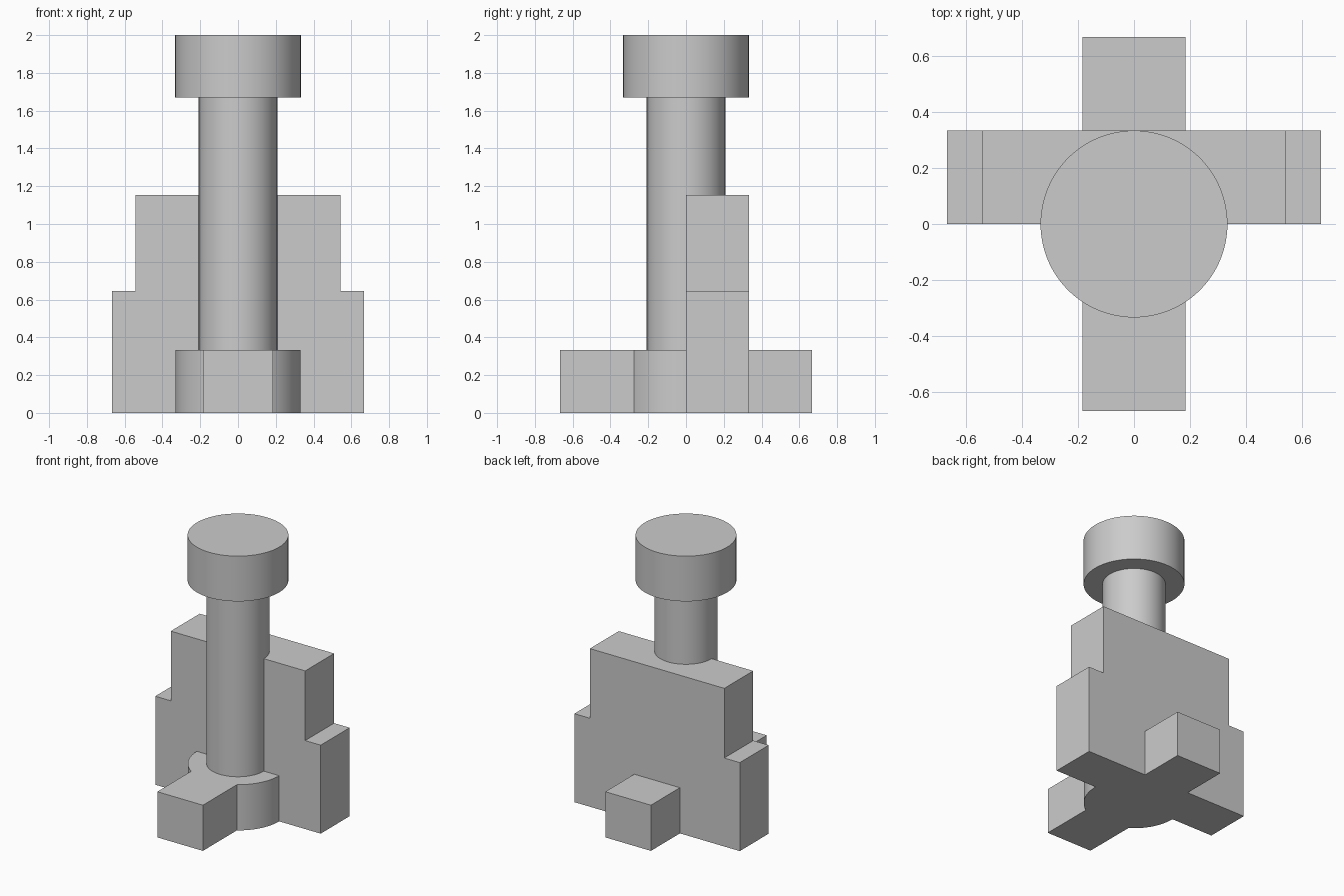
import bpy, bmesh, math

if "Cube" in bpy.data.objects:
    bpy.data.objects.remove(bpy.data.objects["Cube"])

gray = bpy.data.materials.new("plain gray")
gray.diffuse_color = (0.6, 0.6, 0.6, 1)
gray.use_nodes = True
gray.node_tree.nodes["Principled BSDF"].inputs["Base Color"].default_value = gray.diffuse_color


def prism(name, outline, axis, start, end):
    """Extrude a closed 2D outline along 'y' or 'z'."""
    bm = bmesh.new()
    place = (lambda a, b: (a, start, b)) if axis == 'y' else (lambda a, b: (a, b, start))
    face = bm.faces.new([bm.verts.new(place(a, b)) for a, b in outline])
    new = bmesh.ops.extrude_face_region(bm, geom=[face])["geom"]
    step = (0, end - start, 0) if axis == 'y' else (0, 0, end - start)
    bmesh.ops.translate(bm, vec=step, verts=[v for v in new if isinstance(v, bmesh.types.BMVert)])
    bmesh.ops.recalc_face_normals(bm, faces=bm.faces)
    mesh = bpy.data.meshes.new(name)
    bm.to_mesh(mesh)
    bm.free()
    mesh.materials.append(gray)
    obj = bpy.data.objects.new(name, mesh)
    bpy.context.collection.objects.link(obj)
    return obj


def circle(r, n=96):
    return [(r * math.cos(2 * math.pi * i / n), r * math.sin(2 * math.pi * i / n)) for i in range(n)]


# Stepped wall, mirrored profile
half = [(0.667, 0), (0.667, 0.645), (0.542, 0.645), (0.542, 1.153)]
body = prism("pillar_body", half + [(-x, z) for x, z in reversed(half)], 'y', 0, 0.333)

# Foot bar, round base, column and cap
parts = [
    prism("foot_bar", [(-0.184, -0.667), (0.184, -0.667), (0.184, 0.667), (-0.184, 0.667)], 'z', 0, 0.333),
    prism("base_disc", circle(0.332), 'z', 0, 0.333),
    prism("column", circle(0.208), 'z', 0.1, 1.8),
    prism("cap", circle(0.333), 'z', 1.67, 2.0),
]

# Fuse everything into one solid
bpy.context.view_layer.objects.active = body
for part in parts:
    mod = body.modifiers.new("fuse", 'BOOLEAN')
    mod.operation = 'UNION'
    mod.solver = 'EXACT'
    mod.object = part
    bpy.ops.object.modifier_apply(modifier=mod.name)
    bpy.data.objects.remove(part)

# Smooth round sides, crisp edges
bpy.ops.object.select_all(action='DESELECT')
body.select_set(True)
bpy.ops.object.shade_smooth_by_angle(angle=math.radians(30))
